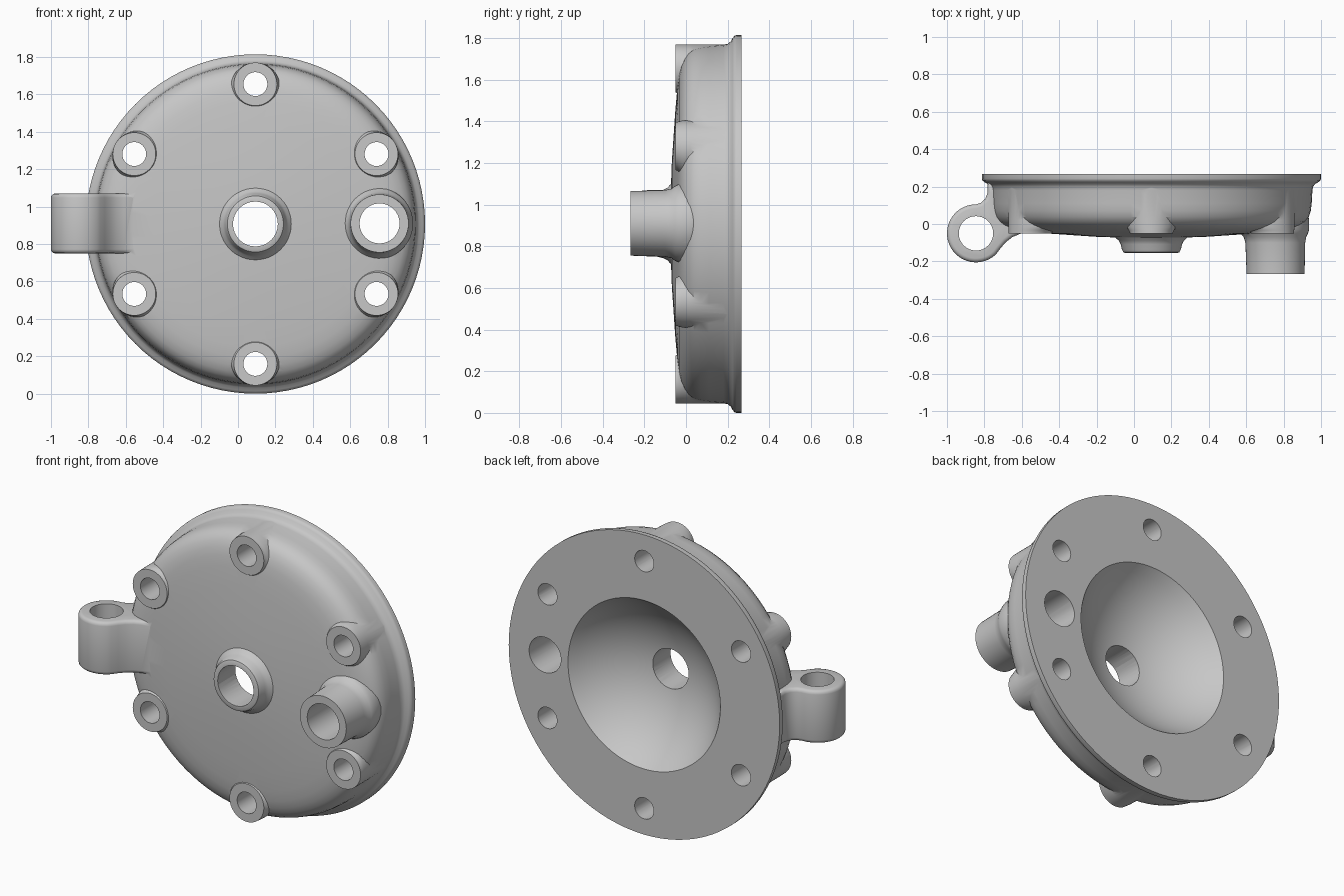
import bpy, bmesh, math

default = bpy.data.objects.get("Cube")
if default:
    bpy.data.objects.remove(default, do_unlink=True)

CX, CZ = 0.093, 0.907     # axis of the round cover
BOLT_R = 0.748            # bolt circle radius

metal = bpy.data.materials.new("cast grey metal")
metal.use_nodes = True
GREY = (0.57, 0.57, 0.57, 1)
metal.diffuse_color = GREY
metal.node_tree.nodes["Principled BSDF"].inputs["Base Color"].default_value = GREY


def finish(name, bm):
    bmesh.ops.recalc_face_normals(bm, faces=bm.faces)
    mesh = bpy.data.meshes.new(name)
    bm.to_mesh(mesh)
    bm.free()
    obj = bpy.data.objects.new(name, mesh)
    bpy.context.collection.objects.link(obj)
    mesh.materials.append(metal)
    return obj


def turned(name, profile, x, z, seg=48, lean=(0, 0)):
    """Solid turned about the y direction; lean shifts wider rings sideways."""
    bm = bmesh.new()
    rings = []
    for r, y in profile:
        grow = r - profile[0][0]
        ox, oz = x + lean[0] * grow, z + lean[1] * grow
        rings.append([bm.verts.new((ox + r * math.cos(t), y, oz + r * math.sin(t)))
                      for t in (2 * math.pi * i / seg for i in range(seg))])
    for a, b in zip(rings, rings[1:]):
        for i in range(seg):
            j = (i + 1) % seg
            bm.faces.new((a[i], a[j], b[j], b[i]))
    bm.faces.new(rings[0])
    bm.faces.new(rings[-1])
    return finish(name, bm)


def combine(target, other, operation):
    mod = target.modifiers.new(operation.lower(), 'BOOLEAN')
    mod.operation, mod.solver, mod.object = operation, 'EXACT', other
    bpy.context.view_layer.objects.active = target
    bpy.ops.object.modifier_apply(modifier=mod.name)
    bpy.data.objects.remove(other, do_unlink=True)


# Round cover with a stepped rim and a hollow dome behind
outer = [(0.05, -0.077), (0.3, -0.068), (0.55, -0.051), (0.66, -0.041), (0.72, -0.033),
         (0.765, -0.022), (0.8, -0.006), (0.824, 0.012), (0.842, 0.038), (0.852, 0.07),
         (0.857, 0.11), (0.861, 0.18), (0.865, 0.2), (0.876, 0.214), (0.893, 0.224),
         (0.904, 0.233), (0.907, 0.242), (0.907, 0.267)]
OPEN_R, DEPTH = 0.51, 0.265
ball = (OPEN_R ** 2 + DEPTH ** 2) / (2 * DEPTH)
dome = []
for i in range(14):
    r = OPEN_R + (0.05 - OPEN_R) * i / 13
    dome.append((r, 0.267 - DEPTH + ball - math.sqrt(ball ** 2 - r ** 2)))
cover = turned("cylinder_cover", outer + dome, CX, CZ, seg=96)

# Centre hub with a rounded lip and filleted foot
hub = [(0.137, -0.156), (0.15, -0.151), (0.158, -0.135), (0.164, -0.108),
       (0.174, -0.089), (0.188, -0.077), (0.197, -0.065), (0.197, -0.04)]
combine(cover, turned("hub", hub, CX, CZ), 'UNION')

# Six bolt bosses, their feet spreading toward the centre
boss = [(0.115, -0.05), (0.117, -0.042), (0.122, -0.033), (0.131, -0.018),
        (0.134, 0.02), (0.134, 0.2)]
bolts = []
for dx, dz in ((0, 1), (0, -1), (0.866, 0.5), (0.866, -0.5), (-0.866, 0.5), (-0.866, -0.5)):
    x, z = CX + BOLT_R * dx, CZ + BOLT_R * dz
    bolts.append((x, z))
    combine(cover, turned("bolt_boss", boss, x, z, lean=(-dx, -dz)), 'UNION')

# Tall side port, its foot drawn back in to stay clear of the dome
PORT_X, PORT_Z = 0.757, 0.91
port = [(0.155, -0.267), (0.16, -0.1), (0.167, -0.07), (0.18, -0.052),
        (0.19, -0.03), (0.19, 0.02), (0.167, 0.1), (0.157, 0.215)]
combine(cover, turned("side_port", port, PORT_X, PORT_Z, lean=(-0.3, 0)), 'UNION')

# Hinge lug: a round eye with a web running into the cover
EYE_X, EYE_Y = -0.845, -0.05
outline = [(EYE_X + 0.155 * math.cos(math.radians(a)), EYE_Y + 0.155 * math.sin(math.radians(a)))
           for a in range(90, 315, 8)]
outline += [(-0.712, -0.128), (-0.685, -0.097), (-0.65, -0.07), (-0.61, -0.053),
            (-0.56, -0.04), (-0.5, 0.0), (-0.5, 0.22), (-0.785, 0.22), (-0.782, 0.17),
            (-0.795, 0.135), (-0.82, 0.113)]
bm = bmesh.new()
base = bm.faces.new([bm.verts.new((x, y, 0.75)) for x, y in outline])
top = bmesh.ops.extrude_face_region(bm, geom=[base])["geom"]
bmesh.ops.translate(bm, vec=(0, 0, 0.32), verts=[v for v in top if isinstance(v, bmesh.types.BMVert)])
rims = [e for e in bm.edges if abs(e.verts[0].co.z - e.verts[1].co.z) < 0.01]
bmesh.ops.bevel(bm, geom=rims, offset=0.022, segments=3, profile=0.5, affect='EDGES')
combine(cover, finish("hinge_lug", bm), 'UNION')

# Drill the bolt, port, centre and hinge holes
holes = [(x, z, 0.064) for x, z in bolts] + [(PORT_X, PORT_Z, 0.107), (CX, CZ, 0.12)]
for x, z, r in holes:
    combine(cover, turned("drill", [(r, -0.4), (r, 0.4)], x, z, seg=32), 'DIFFERENCE')
bm = bmesh.new()
bmesh.ops.create_cone(bm, cap_ends=True, segments=32, radius1=0.092, radius2=0.092, depth=1)
bmesh.ops.translate(bm, vec=(EYE_X, EYE_Y, CZ), verts=bm.verts)
combine(cover, finish("eye_drill", bm), 'DIFFERENCE')

# Smooth shading with crisp machined edges
bpy.ops.object.select_all(action='DESELECT')
cover.select_set(True)
bpy.context.view_layer.objects.active = cover
bpy.ops.object.shade_smooth_by_angle(angle=math.radians(35))
